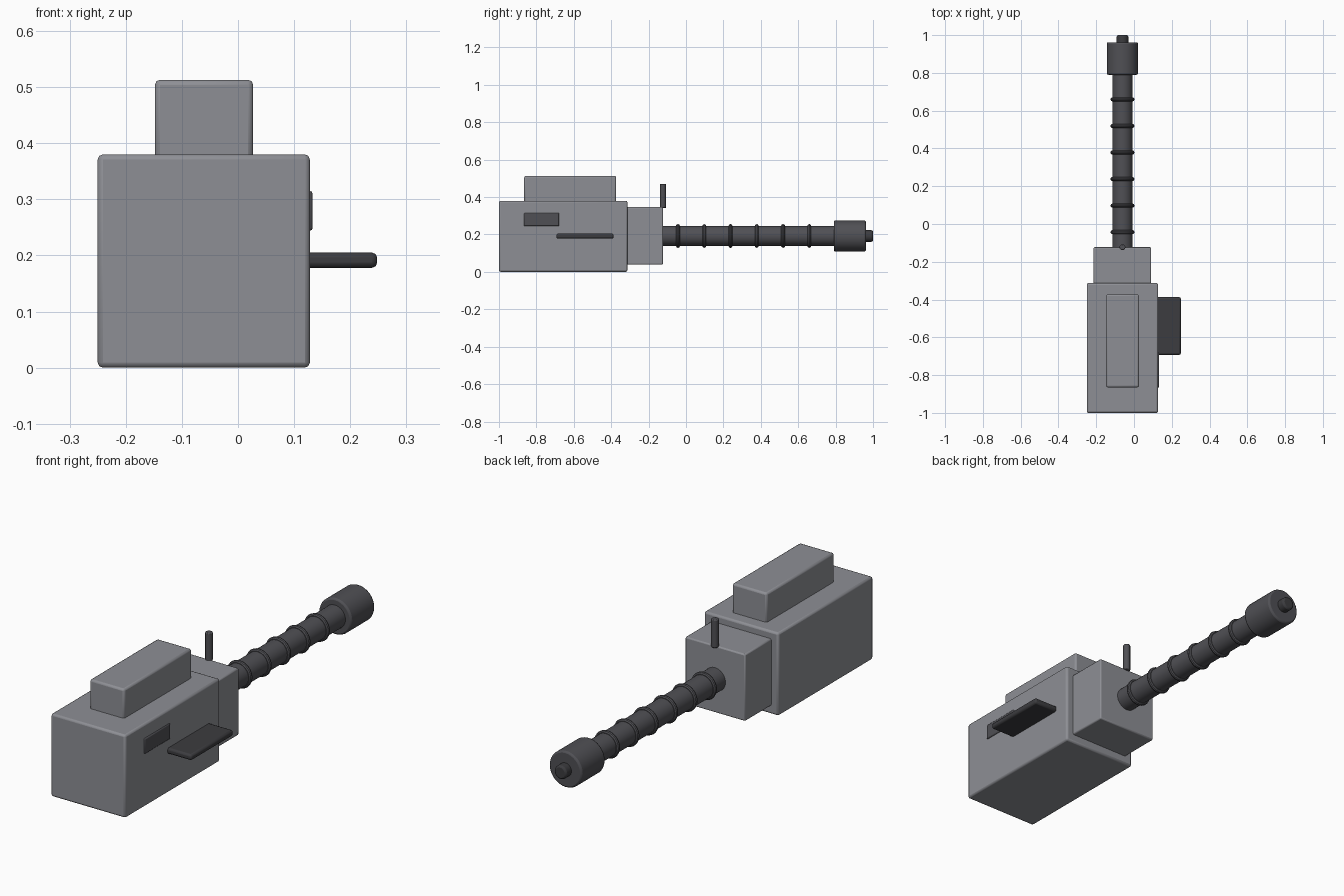
import bpy, math

if "Cube" in bpy.data.objects:
    bpy.data.objects.remove(bpy.data.objects["Cube"])

CX, CZ = -0.061, 0.192  # barrel axis


def material(name, colour):
    m = bpy.data.materials.new(name)
    m.diffuse_color = (*colour, 1)
    m.use_nodes = True
    m.node_tree.nodes["Principled BSDF"].inputs["Base Color"].default_value = m.diffuse_color
    return m


grey = material("grey_metal", (0.27, 0.275, 0.30))
dark = material("dark_metal", (0.08, 0.08, 0.09))
black = material("black_metal", (0.045, 0.045, 0.05))


def finish(name, mat, bevel=0, segments=2):
    o = bpy.context.object
    o.name = name
    o.data.materials.append(mat)
    if bevel:
        b = o.modifiers.new("bevel", 'BEVEL')
        b.width, b.segments = bevel, segments
        b.limit_method = 'ANGLE'
        b.angle_limit = math.radians(40)
    bpy.ops.object.shade_smooth_by_angle(angle=math.radians(35))
    return o


def box(name, x, y, z, mat, bevel):
    bpy.ops.mesh.primitive_cube_add(size=1, location=[sum(r) / 2 for r in (x, y, z)])
    bpy.context.object.scale = [r[1] - r[0] for r in (x, y, z)]
    bpy.ops.object.transform_apply(location=False, rotation=False, scale=True)
    return finish(name, mat, bevel)


def tube(name, y0, y1, radius, mat, bevel=0):
    bpy.ops.mesh.primitive_cylinder_add(vertices=32, radius=radius, depth=y1 - y0,
                                        location=(CX, (y0 + y1) / 2, CZ),
                                        rotation=(math.pi / 2, 0, 0))
    return finish(name, mat, bevel)


# Housing blocks
box("receiver", (-0.25, 0.128), (-1.0, -0.313), (0.0, 0.38), grey, 0.009)
box("top_cover", (-0.148, 0.027), (-0.865, -0.373), (0.36, 0.513), grey, 0.009)
box("barrel_block", (-0.214, 0.091), (-0.33, -0.123), (0.039, 0.346), grey, 0.006)

# Right side details
box("side_port", (0.11, 0.133), (-0.866, -0.678), (0.244, 0.315), dark, 0.005)
box("feed_tray", (0.10, 0.248), (-0.693, -0.387), (0.178, 0.205), black, 0.009)

# Barrel, muzzle and tip
tube("barrel", -0.14, 0.81, 0.0535, dark)
tube("muzzle", 0.79, 0.962, 0.083, dark, 0.008)
tube("muzzle_tip", 0.94, 1.0, 0.031, black, 0.008)

# Cooling rings along the barrel
for i in range(6):
    bpy.ops.mesh.primitive_torus_add(location=(CX, -0.043 + 0.1405 * i, CZ),
                                     rotation=(math.pi / 2, 0, 0),
                                     major_radius=0.053, minor_radius=0.0105,
                                     major_segments=32, minor_segments=10)
    finish(f"barrel_ring_{i + 1}", dark)

# Front sight post
bpy.ops.mesh.primitive_cylinder_add(vertices=12, radius=0.016, depth=0.13,
                                    location=(CX, -0.123, 0.406))
finish("sight_post", dark, 0.004)
